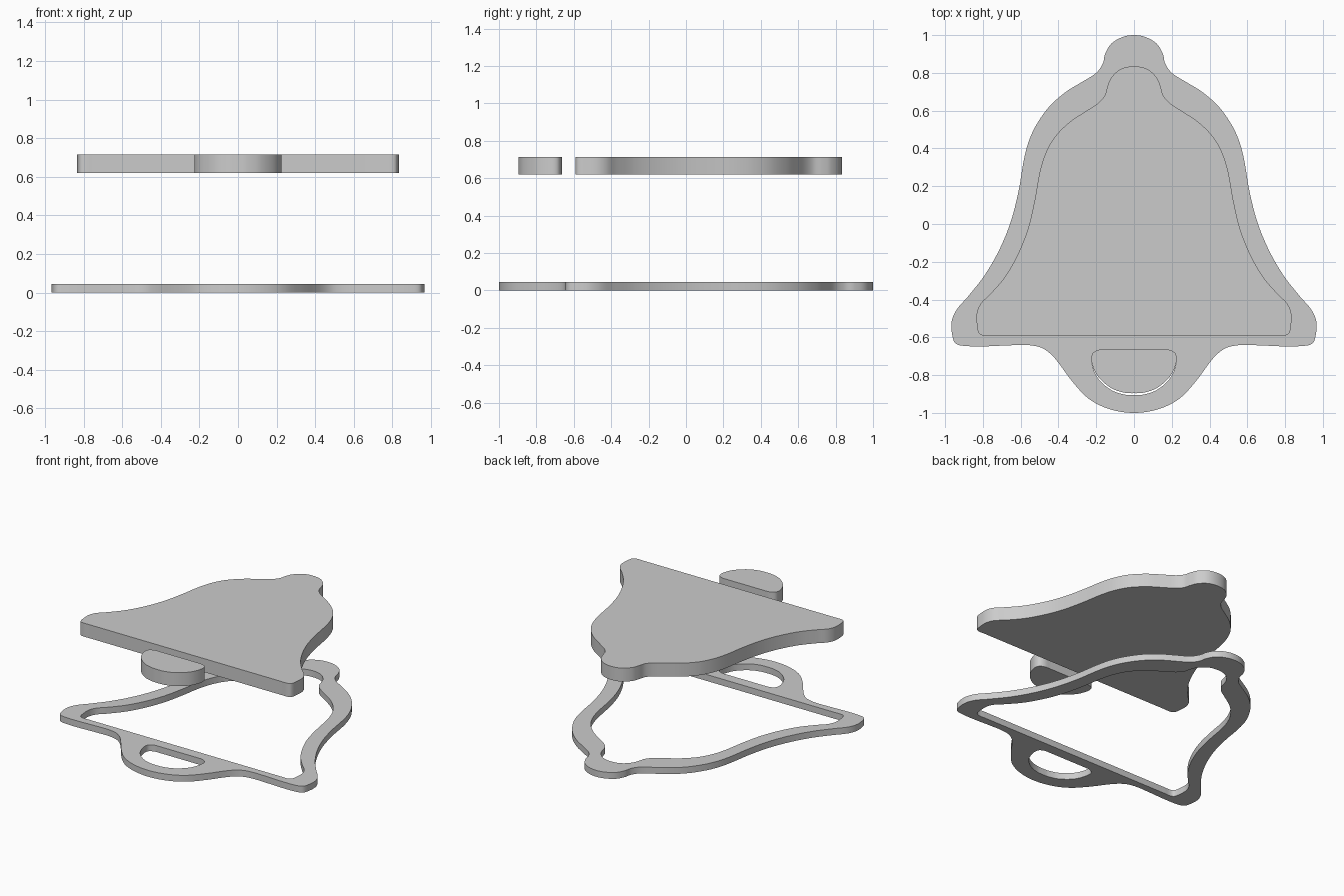
import bpy, bmesh, math
from mathutils import Vector

if "Cube" in bpy.data.objects:
    bpy.data.objects.remove(bpy.data.objects["Cube"])

# Right-hand halves of the outlines, from the top of the centre line to its bottom
RIM = [(0, 1), (.06, .99), (.12, .955), (.153, .9), (.165, .85), (.2, .8), (.27, .755),
       (.36, .7), (.45, .62), (.52, .52), (.56, .43), (.585, .33), (.61, .18), (.65, .02),
       (.71, -.13), (.79, -.27), (.88, -.385), (.94, -.455), (.966, -.52), (.962, -.59),
       (.945, -.632), (.9, -.645), (.8, -.648), (.65, -.642), (.55, -.642), (.48, -.66),
       (.42, -.71), (.33, -.83), (.24, -.925), (.13, -.98), (0, -1)]
BODY = [(0, .835), (.07, .82), (.12, .775), (.14, .73), (.155, .68), (.19, .64), (.25, .6),
        (.34, .54), (.42, .46), (.47, .37), (.5, .27), (.525, .13), (.56, -.02), (.61, -.15),
        (.68, -.275), (.76, -.37), (.81, -.42), (.832, -.47), (.832, -.53), (.822, -.577),
        (.8, -.59), (.75, -.59), (0, -.59)]
CLAPPER = [(0, -.664), (.14, -.664), (.19, -.667), (.222, -.69), (.222, -.74), (.19, -.808),
           (.12, -.869), (.05, -.893), (0, -.896)]
CLAPPER_HOLE = [(x, y if y > -.7 else y - .01 * min(1, (-.7 - y) / .1)) for x, y in CLAPPER]


def smooth_loop(half, steps=5):
    """Mirror a half outline and pass a smooth closed curve through it."""
    pts = [Vector(p) for p in half + [(-x, y) for x, y in half[-2:0:-1]]]
    n, out = len(pts), []
    tangents = [(pts[(i + 1) % n] - pts[i - 1]).normalized() for i in range(n)]
    for i in range(n):
        a, b = pts[i], pts[(i + 1) % n]
        length = (b - a).length
        ta, tb = tangents[i] * length, tangents[(i + 1) % n] * length
        for s in range(steps):
            t = s / steps
            out.append(a * (2*t**3 - 3*t**2 + 1) + ta * (t**3 - 2*t**2 + t)
                       + b * (3*t**2 - 2*t**3) + tb * (t**3 - t**2))
    return out


def plate(name, halves, z0, z1):
    """Extruded flat shape; the first outline is the edge, the rest are holes."""
    cu = bpy.data.curves.new(name, 'CURVE')
    cu.dimensions, cu.fill_mode, cu.extrude = '2D', 'BOTH', (z1 - z0) / 2
    for half in halves:
        loop = smooth_loop(half)
        sp = cu.splines.new('POLY')
        sp.points.add(len(loop) - 1)
        for p, v in zip(sp.points, loop):
            p.co = (v.x, v.y, 0, 1)
        sp.use_cyclic_u = True
    ob = bpy.data.objects.new(name, cu)
    bpy.context.collection.objects.link(ob)
    bpy.ops.object.select_all(action='DESELECT')
    ob.select_set(True)
    bpy.context.view_layer.objects.active = ob
    bpy.ops.object.convert(target='MESH')
    ob = bpy.context.object
    bm = bmesh.new()
    bm.from_mesh(ob.data)
    bmesh.ops.remove_doubles(bm, verts=bm.verts, dist=.0001)
    bmesh.ops.translate(bm, verts=bm.verts, vec=(0, 0, (z0 + z1) / 2))
    bmesh.ops.recalc_face_normals(bm, faces=bm.faces)
    bm.to_mesh(ob.data)
    bm.free()
    bpy.ops.object.shade_smooth_by_angle(angle=math.radians(35))
    return ob


# Thin outline frame with openings for the body and the clapper
plate("bell_frame", [RIM, BODY, CLAPPER_HOLE], 0, .045)
# Thick inserts floating above the frame
plate("bell_body", [BODY], .62, .715)
plate("bell_clapper", [CLAPPER], .62, .715)
